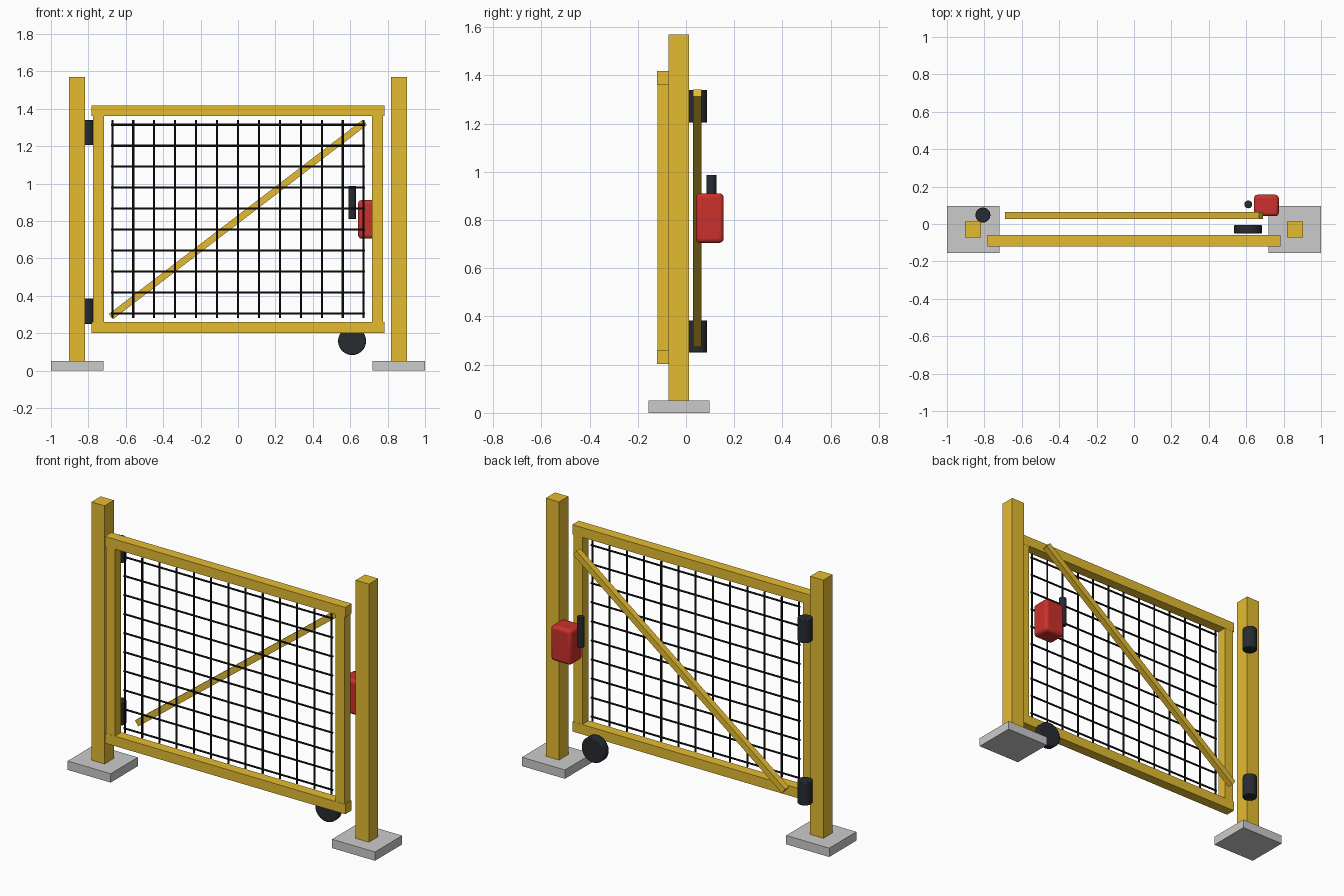
import bpy
import math

if "Cube" in bpy.data.objects:
    bpy.data.objects.remove(bpy.data.objects["Cube"])


def material(name, rgb):
    m = bpy.data.materials.new(name)
    m.diffuse_color = (*rgb, 1)
    m.use_nodes = True
    m.node_tree.nodes["Principled BSDF"].inputs["Base Color"].default_value = m.diffuse_color
    return m


YELLOW = material("yellow_paint", (0.78, 0.5, 0.03))
RED = material("red_plastic", (0.6, 0.03, 0.025))
RUBBER = material("black_rubber", (0.02, 0.024, 0.03))
WIRE = material("dark_wire", (0.01, 0.01, 0.012))


def finish(o, name, mat, bevel, segments):
    o.name = name
    if mat:
        o.data.materials.append(mat)
    if bevel:
        b = o.modifiers.new("bevel", "BEVEL")
        b.width = bevel
        b.segments = segments
        b.limit_method = 'ANGLE'
    return o


def box(name, centre, size, mat=None, rot=(0, 0, 0), bevel=0, segments=2):
    bpy.ops.mesh.primitive_cube_add(size=1)
    o = bpy.context.object
    o.scale = size
    bpy.ops.object.transform_apply(location=False, rotation=False, scale=True)
    o.location = centre
    o.rotation_euler = rot
    return finish(o, name, mat, bevel, segments)


def rod(name, centre, radius, length, mat, axis='z', sides=24, bevel=0):
    rot = {'x': (0, math.pi / 2, 0), 'y': (math.pi / 2, 0, 0), 'z': (0, 0, 0)}[axis]
    bpy.ops.mesh.primitive_cylinder_add(vertices=sides, radius=radius, depth=length,
                                        location=centre, rotation=rot)
    o = bpy.context.object
    bpy.ops.object.shade_smooth_by_angle(angle=math.radians(40))
    return finish(o, name, mat, bevel, 2)


FRAME_Y, MID_Z = -0.09, 0.81

# posts, base plates and frame stiles on both sides
for side, s in (("left", -1), ("right", 1)):
    box(side + "_base_plate", (0.86 * s, -0.029, 0.026), (0.28, 0.252, 0.052))
    box(side + "_post", (0.86 * s, -0.03, 0.786), (0.086, 0.086, 1.568), YELLOW)
    box(side + "_stile", (0.746 * s, FRAME_Y, MID_Z), (0.058, 0.058, 1.12), YELLOW)

# top and bottom rails
for name, z in (("bottom_rail", 0.231), ("top_rail", 1.389)):
    box(name, (0, FRAME_Y, z), (1.564, 0.06, 0.058), YELLOW)

# wire grid infill
STEP = 0.112
for i in range(13):
    rod(f"vertical_wire_{i + 1}", ((i - 6) * STEP, FRAME_Y, MID_Z), 0.0055, 1.06, WIRE, 'z', 8)
for i in range(10):
    rod(f"horizontal_wire_{i + 1}", (0, FRAME_Y, MID_Z + (i - 4.5) * STEP), 0.0055, 1.36,
        WIRE, 'x', 8)

# diagonal brace behind the grid
box("diagonal_brace", (0, 0.046, MID_Z - 0.002), (1.71, 0.036, 0.036), YELLOW,
    rot=(0, -math.atan2(1.04, 1.36), 0))

# hinge barrels on the left post
for name, z in (("lower_hinge", 0.317), ("upper_hinge", 1.272)):
    rod(name, (-0.808, 0.048, z), 0.04, 0.134, RUBBER, bevel=0.003)

# lock box and pull handle
box("lock_box", (0.708, 0.099, 0.808), (0.132, 0.115, 0.206), RED, bevel=0.018, segments=3)
bpy.ops.object.shade_smooth_by_angle(angle=math.radians(30))
rod("pull_handle", (0.611, 0.105, 0.899), 0.021, 0.176, RUBBER, bevel=0.002)

# support wheel
rod("support_wheel", (0.61, -0.028, 0.158), 0.075, 0.045, RUBBER, 'y', 32, bevel=0.006)
